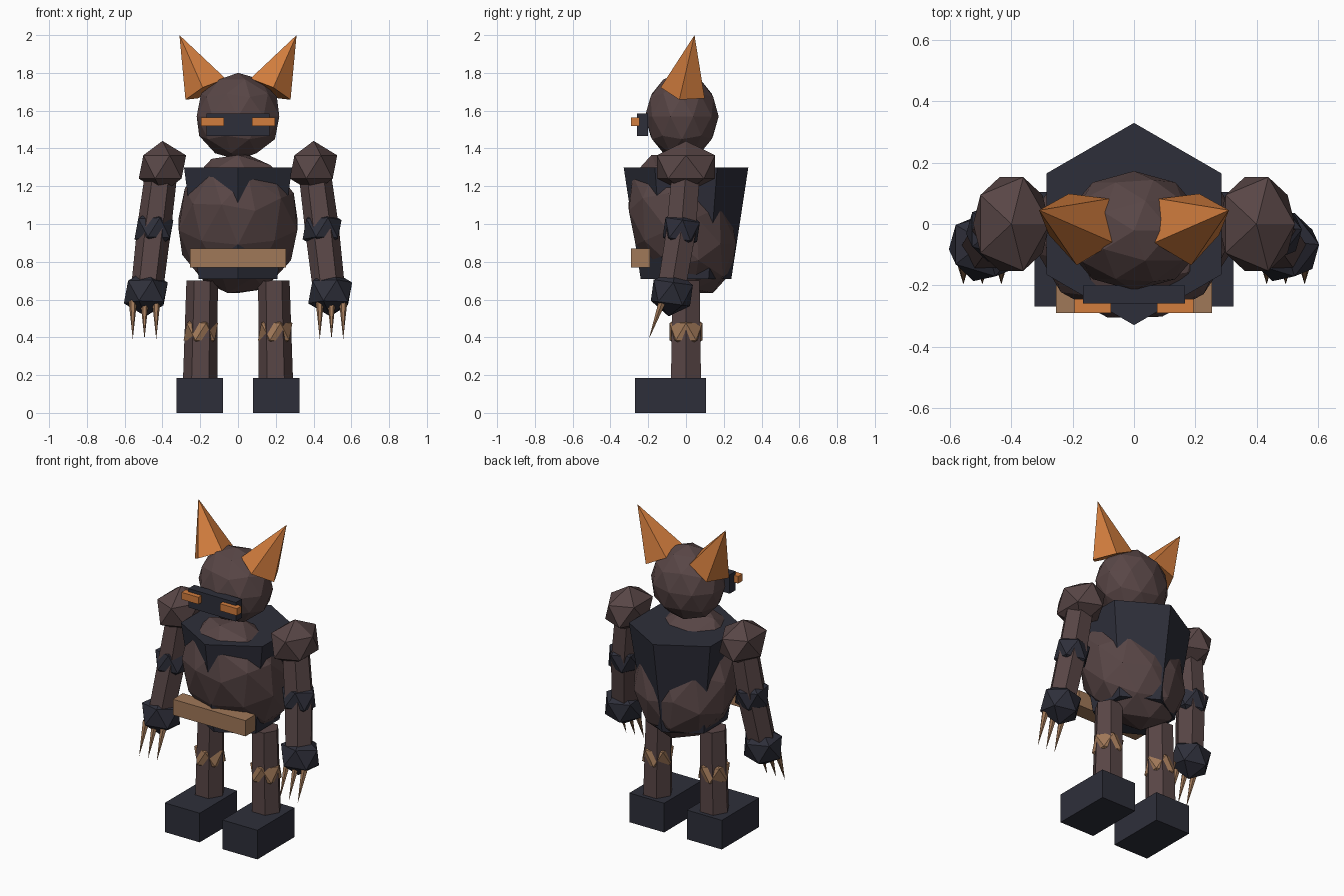
import bpy, bmesh, math
from mathutils import Vector, Matrix

if "Cube" in bpy.data.objects:
    bpy.data.objects.remove(bpy.data.objects["Cube"])


def material(name, rgb):
    m = bpy.data.materials.new(name)
    m.diffuse_color = (*rgb, 1)
    m.use_nodes = True
    m.node_tree.nodes["Principled BSDF"].inputs["Base Color"].default_value = m.diffuse_color
    return m


BROWN = material("dark_brown", (0.098, 0.061, 0.061))
DARK = material("slate", (0.027, 0.028, 0.042))
TAN = material("tan", (0.352, 0.188, 0.098))
ORANGE = material("orange", (0.645, 0.205, 0.048))


def finish(bm, name, mat):
    bmesh.ops.recalc_face_normals(bm, faces=bm.faces)
    me = bpy.data.meshes.new(name)
    bm.to_mesh(me)
    bm.free()
    me.materials.append(mat)
    ob = bpy.data.objects.new(name, me)
    bpy.context.collection.objects.link(ob)
    return ob


def box(name, lo, hi, mat):
    lo, hi = Vector(lo), Vector(hi)
    bm = bmesh.new()
    size = hi - lo
    bmesh.ops.create_cube(bm, size=1, matrix=Matrix.Translation((lo + hi) / 2) @ Matrix.Diagonal((*size, 1)))
    return finish(bm, name, mat)


def ball(name, loc, radii, mat, subdivisions=1, tilt=0):
    bm = bmesh.new()
    bmesh.ops.create_icosphere(
        bm, subdivisions=subdivisions, radius=1,
        matrix=Matrix.Translation(loc) @ Matrix.Rotation(tilt, 4, 'X') @ Matrix.Diagonal((*radii, 1)))
    return finish(bm, name, mat)


def taper(name, a, b, ra, rb, sides, mat, start=(1, 0, 0)):
    """Flat-sided frustum from a to b with its first corner towards start; rb = 0 gives a spike."""
    a, b, start = Vector(a), Vector(b), Vector(start)
    d = (b - a).normalized()
    u = (start - d * start.dot(d)).normalized()
    v = d.cross(u)
    bm = bmesh.new()

    def ring(c, r):
        angles = [2 * math.pi * i / sides for i in range(sides)]
        return [bm.verts.new(c + r * (u * math.cos(t) + v * math.sin(t))) for t in angles]

    low = ring(a, ra)
    bm.faces.new(low)
    if rb:
        high = ring(b, rb)
        bm.faces.new(high)
    else:
        tip = bm.verts.new(b)
    for i in range(sides):
        j = (i + 1) % sides
        bm.faces.new((low[i], low[j], high[j], high[i]) if rb else (low[i], low[j], tip))
    return finish(bm, name, mat)


# Body: forward-leaning torso inside a flared six-sided vest, with belt
ball("torso", (0, -0.02, 1.0), (0.33, 0.27, 0.40), BROWN, 2, math.radians(24))
taper("vest", (0, 0, 0.71), (0, 0, 1.30), 0.24, 0.33, 6, DARK, (0, 1, 0))
box("belt", (-0.255, -0.29, 0.77), (0.255, -0.19, 0.87), TAN)

# Head with visor
ball("head", (0, -0.022, 1.57), (0.23, 0.195, 0.23), BROWN, 2)
box("visor", (-0.167, -0.26, 1.465), (0.167, -0.2, 1.585), DARK)

for side, s in (("left", -1), ("right", 1)):
    # Eye and ear
    x0, x1 = sorted((s * 0.075, s * 0.195))
    box(side + "_eye", (x0, -0.29, 1.52), (x1, -0.245, 1.565), ORANGE)
    taper(side + "_ear", (s * 0.165, -0.01, 1.71), (s * 0.31, 0.045, 2.0), 0.127, 0, 5,
          ORANGE, (s * 0.115, -0.025, -0.05))

    # Arm
    elbow = (s * 0.445, -0.025, 0.97)
    wrist = (s * 0.482, -0.078, 0.65)
    ball(side + "_shoulder", (s * 0.4, 0, 1.302), (0.14, 0.18, 0.138), BROWN)
    taper(side + "_upper_arm", (s * 0.405, 0, 1.28), elbow, 0.085, 0.09, 6, BROWN)
    taper(side + "_forearm", elbow, wrist, 0.09, 0.085, 6, BROWN)
    ball(side + "_elbow", elbow, (0.115, 0.108, 0.115), DARK, 1, math.radians(-8))

    # Hand with three claws
    ball(side + "_hand", (s * 0.488, -0.075, 0.635), (0.13, 0.123, 0.125), DARK, 1, math.radians(-8))
    for i in (-1, 0, 1):
        x = s * 0.495 + i * 0.062
        taper(f"{side}_claw_{i + 2}", (x, -0.125, 0.59), (x, -0.197, 0.39), 0.022, 0, 6, TAN)

    # Leg and block foot
    taper(side + "_leg", (s * 0.2, 0, 0.15), (s * 0.19, 0, 0.70), 0.092, 0.083, 6, BROWN)
    ball(side + "_knee", (s * 0.197, 0, 0.43), (0.102, 0.102, 0.102), TAN)
    x0, x1 = sorted((s * 0.08, s * 0.325))
    box(side + "_foot", (x0, -0.27, 0), (x1, 0.105, 0.185), DARK)
